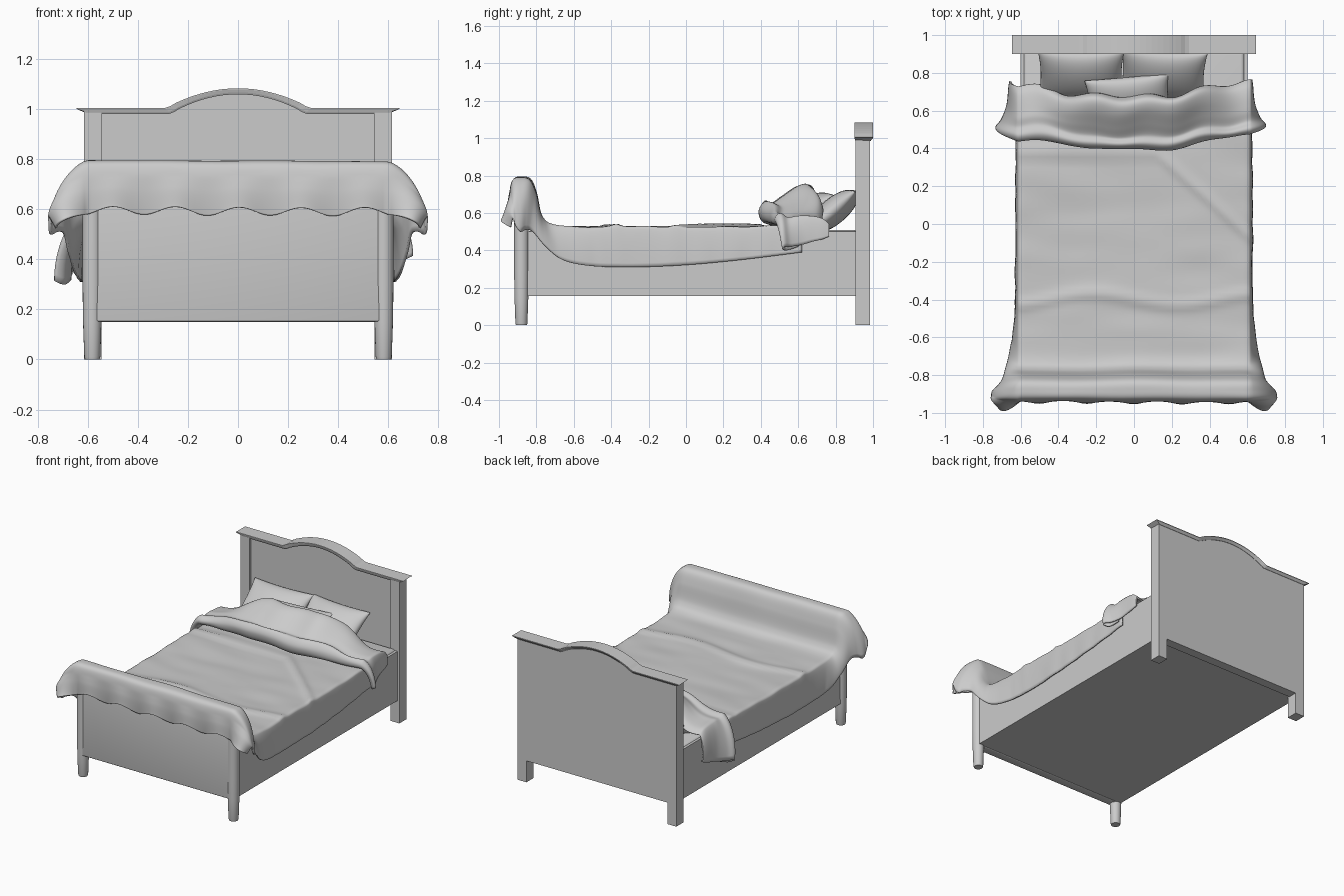
import bpy, bmesh, math
from mathutils import noise, Vector, Matrix

if "Cube" in bpy.data.objects:
    bpy.data.objects.remove(bpy.data.objects["Cube"])


def finish(name, bm, smooth=None):
    bmesh.ops.recalc_face_normals(bm, faces=bm.faces)
    me = bpy.data.meshes.new(name)
    bm.to_mesh(me)
    bm.free()
    ob = bpy.data.objects.new(name, me)
    bpy.context.collection.objects.link(ob)
    if smooth:
        bpy.ops.object.select_all(action='DESELECT')
        ob.select_set(True)
        bpy.context.view_layer.objects.active = ob
        bpy.ops.object.shade_smooth_by_angle(angle=math.radians(smooth))
    return ob


def box(name, lo, hi, bevel=0):
    bm = bmesh.new()
    lo, hi = Vector(lo), Vector(hi)
    bmesh.ops.create_cube(bm, size=1, matrix=Matrix.Translation((lo + hi) / 2) @ Matrix.Diagonal((*(hi - lo), 1)))
    if bevel:
        bmesh.ops.bevel(bm, geom=bm.edges[:], offset=bevel, segments=3, profile=0.5, affect='EDGES')
    return finish(name, bm, 40 if bevel else None)


def slab(name, outline, y0, y1):
    """Extrude an (x, z) outline from y0 to y1."""
    bm = bmesh.new()
    f = bm.faces.new([bm.verts.new((x, y0, z)) for x, z in outline])
    ext = bmesh.ops.extrude_face_region(bm, geom=[f])
    for v in ext['geom']:
        if isinstance(v, bmesh.types.BMVert):
            v.co.y = y1
    return finish(name, bm)


def panel_bead(name, outline, y):
    """Raised moulding that follows an (x, z) outline on a front-facing board."""
    bm = bmesh.new()
    f = bm.faces.new([bm.verts.new((x, y, z)) for x, z in outline])
    f.normal_update()
    if f.normal.y > 0:
        f.normal_flip()
    for depth in (0.006, 0.0, -0.005):
        bmesh.ops.inset_region(bm, faces=[f], thickness=0.004, depth=depth, use_even_offset=True)
    return finish(name, bm)


def rect(x0, x1, z0, z1):
    return [(x0, z0), (x1, z0), (x1, z1), (x0, z1)]


def arc(half, z0, z1, n=16):
    return [(half * (1 - 2 * i / n), z0 + (z1 - z0) * (1 - (1 - 2 * i / n) ** 2)) for i in range(n + 1)]


def spline(pts, t):
    """Catmull-Rom through tuples of any length, t in 0..1."""
    n = len(pts) - 1
    i = min(int(t * n), n - 1)
    f = t * n - i
    p = [pts[max(0, min(n, i + k))] for k in (-1, 0, 1, 2)]
    return [0.5 * (2 * b + (c - a) * f + (2 * a - 5 * b + 4 * c - d) * f * f + (3 * b - a - 3 * c + d) * f ** 3)
            for a, b, c, d in zip(*p)]


def sheet(name, fn, nu, nv, thick):
    bm = bmesh.new()
    g = [[bm.verts.new(fn(-1 + 2 * i / nu, j / nv)) for i in range(nu + 1)] for j in range(nv + 1)]
    for j in range(nv):
        for i in range(nu):
            bm.faces.new((g[j][i], g[j][i + 1], g[j + 1][i + 1], g[j + 1][i]))
    ob = finish(name, bm, 80)
    m = ob.modifiers.new('thickness', 'SOLIDIFY')
    m.thickness, m.offset = thick, 0
    return ob


# Headboard: board, posts, flared cap and panel mouldings
top = [(0.645, 1.005), (0.29, 1.005), (0.27, 1.012)] + arc(0.25, 1.024, 1.083) + \
      [(-0.27, 1.012), (-0.29, 1.005), (-0.645, 1.005)]
body = [(max(-0.605, min(0.605, x)), z - 0.015) for x, z in top]
slab('headboard', [(-0.605, 0.15), (0.605, 0.15)] + body, 0.92, 0.985)
for s, side in ((-1, 'left'), (1, 'right')):
    xs = sorted((s * 0.545, s * 0.615))
    box(f'head_post_{side}', (xs[0], 0.905, 0), (xs[1], 0.985, 0.99))
bm = bmesh.new()
rows = []
for x, z in top:
    low = x * (0.61 / 0.645)
    rows.append([bm.verts.new(c) for c in ((low, 0.908, z - 0.024), (low, 0.904, z - 0.016), (x, 0.9, z - 0.004),
                                           (x, 0.9, z), (x, 1.0, z), (x, 1.0, z - 0.004), (low, 0.987, z - 0.02))])
for a, b in zip(rows, rows[1:]):
    for k in range(7):
        bm.faces.new((a[k], a[k - 1], b[k - 1], b[k]))
bm.faces.new(rows[0])
bm.faces.new(rows[-1])
finish('headboard_cap', bm)
for s in (-1, 1):
    xs = sorted((s * 0.305, s * 0.53))
    panel_bead('headboard_side_panel', rect(*xs, 0.56, 0.91), 0.9195)
panel_bead('headboard_arch_panel', [(-0.26, 0.56), (0.26, 0.56)] + arc(0.26, 0.91, 0.967), 0.9195)

# Footboard with turned tapering posts and panel mouldings
box('footboard', (-0.59, -0.912, 0.152), (0.59, -0.85, 0.768), 0.006)
for x in (-0.582, 0.582):
    bm = bmesh.new()
    prof, n = [(0.029, 0), (0.032, 0.01), (0.037, 0.15), (0.039, 0.3), (0.039, 0.768)], 20
    rings = [[bm.verts.new((x + r * math.cos(6.2832 * k / n), -0.88 + r * math.sin(6.2832 * k / n), z))
              for k in range(n)] for r, z in prof]
    for a, b in zip(rings, rings[1:]):
        for k in range(n):
            bm.faces.new((a[k - 1], a[k], b[k], b[k - 1]))
    bm.faces.new(rings[0])
    bm.faces.new(rings[-1])
    finish('foot_post', bm, 40)
for x0, x1 in ((-0.53, -0.255), (-0.21, 0.205), (0.25, 0.525)):
    panel_bead('footboard_panel', rect(x0, x1, 0.365, 0.7), -0.9125)

# Side rails, bottom and mattress
for x0, x1 in ((-0.6, -0.57), (0.57, 0.6)):
    box('side_rail', (x0, -0.86, 0.155), (x1, 0.93, 0.5))
box('bed_bottom', (-0.575, -0.86, 0.155), (0.575, 0.93, 0.2))
box('mattress', (-0.585, -0.845, 0.2), (0.585, 0.915, 0.51), 0.02)


# Blanket: stations of top y, z then hem x, y, z, running head to foot
blanket_path = [(0.62, 0.525, 0.615, 0.62, 0.39), (0.3, 0.525, 0.62, 0.3, 0.35), (0, 0.522, 0.622, 0, 0.322),
                (-0.3, 0.522, 0.622, -0.3, 0.31), (-0.55, 0.522, 0.63, -0.52, 0.318),
                (-0.71, 0.53, 0.65, -0.66, 0.35), (-0.775, 0.58, 0.672, -0.75, 0.42),
                (-0.805, 0.70, 0.69, -0.82, 0.5), (-0.835, 0.772, 0.72, -0.86, 0.51),
                (-0.88, 0.787, 0.745, -0.885, 0.5), (-0.925, 0.77, 0.75, -0.91, 0.53),
                (-0.94, 0.68, 0.75, -0.925, 0.57), (-0.938, 0.59, 0.725, -0.935, 0.525)]
EDGE = 0.7


def drape(s, p, hem, width):
    """Point on one side flap: quarter-ellipse from the top edge p to the hem."""
    t = (abs(s) - EDGE) / (1 - EDGE)
    a = t * math.pi / 2
    y, z = p
    return (math.copysign(width + (hem[0] - width) * math.sin(a), s),
            y + (hem[1] - y) * t, z + (hem[2] - z) * (0.35 * t + 0.65 * (1 - math.cos(a)))), t


def blanket(s, v):
    y, z, *hem = spline(blanket_path, v)
    x = 0.607 * max(-1, min(1, s / EDGE))
    n = noise.noise(Vector((x * 3, y * 8, 1.5)))
    low = max(0, v * 12 - 10.5) / 1.5
    flat = max(0, min(1, (y + 0.75) * 8))
    z += 0.007 * n + flat * 0.012 * math.exp(-((y + 0.4 + 0.03 * math.sin(7 * x)) / 0.03) ** 2)
    z += flat * 0.014 * math.exp(-((y - 0.38 + 0.9 * max(0, x - 0.12)) / 0.03) ** 2)
    wave = low * 0.016 * math.sin(x * 25 + 1.5)
    if abs(s) <= EDGE:
        return x, y - low * 0.012 * math.cos(x * 25) + 0.006 * n, z + wave
    (px, py, pz), t = drape(s, (y, z + wave), hem, 0.607)
    py -= low * 0.05 * math.sin(math.pi * t)
    return px + math.copysign(0.01 * abs(noise.noise(Vector((s, y * 6, z * 4)))) * t, s), py, pz


sheet('blanket', blanket, 90, 130, 0.01)

# Turned-down top: centre y, z, edge y, z, then hem x, y, z
fold_path = [(0.5, 0.54, 0.56, 0.535, 0.635, 0.6, 0.42), (0.42, 0.56, 0.48, 0.54, 0.66, 0.54, 0.40),
             (0.4, 0.615, 0.465, 0.57, 0.69, 0.52, 0.41), (0.43, 0.66, 0.49, 0.595, 0.69, 0.53, 0.42),
             (0.475, 0.655, 0.53, 0.575, 0.665, 0.56, 0.42), (0.53, 0.69, 0.58, 0.58, 0.64, 0.62, 0.43),
             (0.6, 0.735, 0.64, 0.575, 0.63, 0.67, 0.445), (0.65, 0.74, 0.7, 0.56, 0.625, 0.73, 0.46),
             (0.675, 0.69, 0.74, 0.535, 0.62, 0.765, 0.475)]


def fold(s, v):
    cy, cz, ey, ez, *hem = spline(fold_path, v)
    x = 0.612 * max(-1, min(1, s / EDGE))
    k = max(0, min(1, (0.6 - abs(x)) / 0.42))
    k = k * k * (3 - 2 * k)
    n = noise.noise(Vector((x * 4, v * 3, 7)))
    y = ey + (cy - ey) * k + 0.02 * n + 0.02 * x
    z = ez + (cz - ez) * k + 0.015 * n
    y += v * 0.015 * math.sin(x * 22)
    if abs(s) <= EDGE:
        return x, y, z
    if s < 0:
        hem = [hem[0] + 0.035, hem[1] - 0.01, hem[2] - 0.1]
    return drape(s, (y, z), hem, 0.612)[0]


sheet('turned_down_cover', fold, 80, 48, 0.012)


# Pillows: two pinched sheets joined at the seam
def pillow(name, loc, w, d, h, tilt, turn=0):
    bm, n = bmesh.new(), 22
    for side in (-1, 1):
        g = []
        for j in range(n + 1):
            v = math.sin(math.pi * (j / n - 0.5))
            row = []
            for i in range(n + 1):
                u = math.sin(math.pi * (i / n - 0.5))
                puff = max(0, (1 - u * u) * (1 - v * v)) ** 0.45
                row.append(bm.verts.new((w / 2 * u * (1 - 0.07 * (1 - v * v)), d / 2 * v * (1 - 0.07 * (1 - u * u)),
                                         side * h / 2 * puff)))
            g.append(row)
        for j in range(n):
            for i in range(n):
                bm.faces.new((g[j][i], g[j][i + 1], g[j + 1][i + 1], g[j + 1][i]))
    bmesh.ops.remove_doubles(bm, verts=bm.verts, dist=1e-5)
    ob = finish(name, bm, 70)
    ob.location = loc
    ob.rotation_euler = (math.radians(tilt), 0, math.radians(turn))


pillow('pillow_left', (-0.28, 0.79, 0.61), 0.46, 0.33, 0.14, 40)
pillow('pillow_right', (0.155, 0.79, 0.61), 0.46, 0.33, 0.14, 40, -3)
pillow('pillow_small', (-0.03, 0.67, 0.63), 0.45, 0.25, 0.12, 30, 5)
